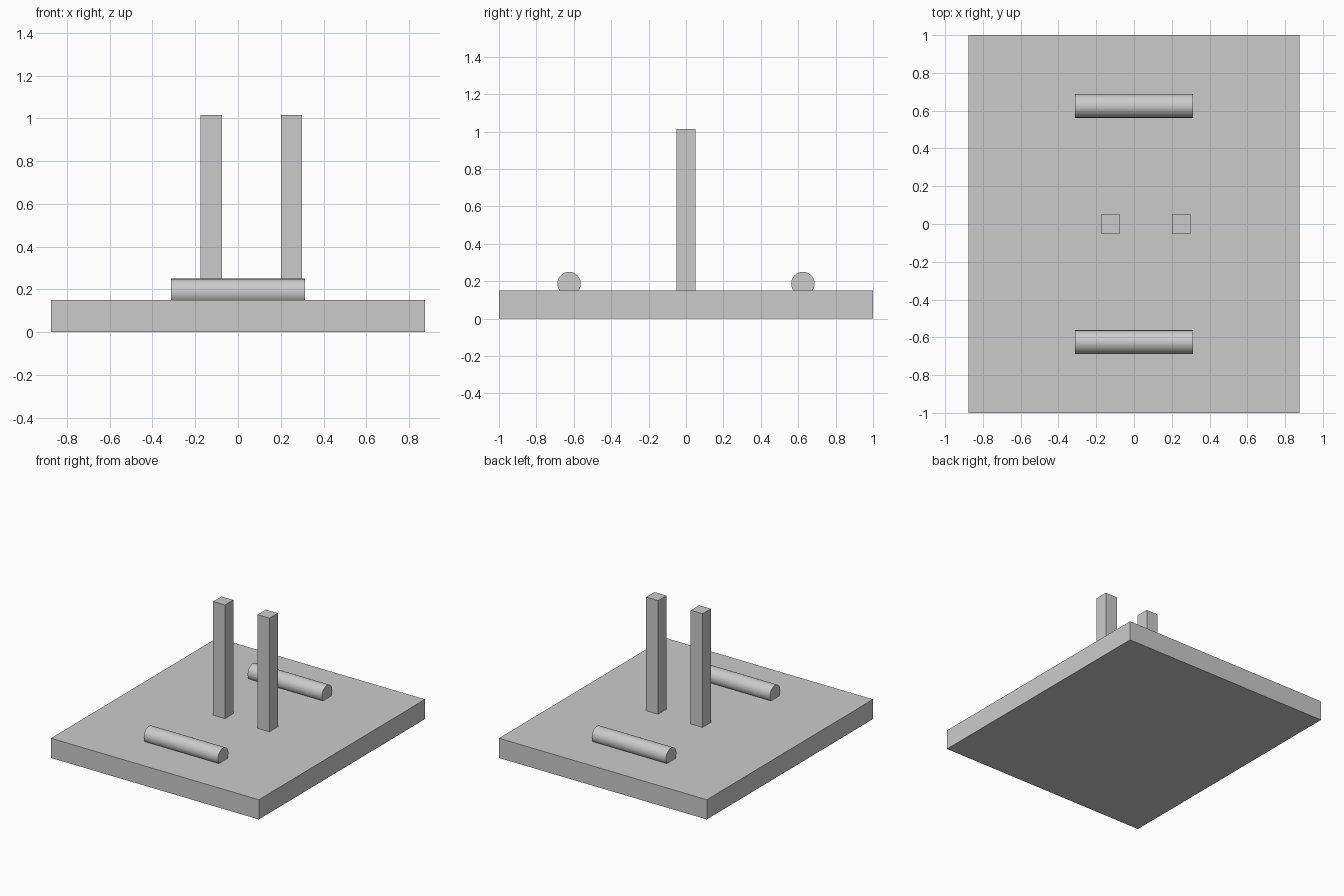
import bpy
import math

default = bpy.data.objects.get("Cube")
if default:
    bpy.data.objects.remove(default, do_unlink=True)

# Single grey material
grey = bpy.data.materials.new("plain grey")
grey.use_nodes = True
colour = (0.6, 0.6, 0.6, 1)
grey.diffuse_color = colour
grey.node_tree.nodes["Principled BSDF"].inputs["Base Color"].default_value = colour

BASE_TOP = 0.15
POST_TOP = 1.015
BAR_RADIUS = 0.0625


def box(name, x, y, bottom, top, width, depth):
    """Upright block given by its centre, footprint and height range."""
    bpy.ops.mesh.primitive_cube_add(size=1, location=(x, y, (bottom + top) / 2))
    obj = bpy.context.object
    obj.name = name
    obj.scale = (width, depth, top - bottom)
    bpy.ops.object.transform_apply(location=False, rotation=False, scale=True)
    obj.data.materials.append(grey)


def bar(name, y):
    """Round bar lying along x, partly sunk into the base."""
    bpy.ops.mesh.primitive_cylinder_add(
        vertices=48, radius=BAR_RADIUS, depth=0.625,
        location=(0, y, 0.25 - BAR_RADIUS), rotation=(0, math.pi / 2, 0))
    obj = bpy.context.object
    obj.name = name
    obj.data.materials.append(grey)
    bpy.ops.object.shade_smooth_by_angle(angle=math.radians(30))


# Base slab
box("base_plate", 0, 0, 0, BASE_TOP, 1.75, 2)

# Two upright posts, placed off centre
for name, x in (("right_post", -0.125), ("left_post", 0.25)):
    box(name, x, 0, BASE_TOP, POST_TOP, 0.1, 0.1)

# Round bars near the front and back
for name, y in (("front_bar", -0.625), ("back_bar", 0.625)):
    bar(name, y)
